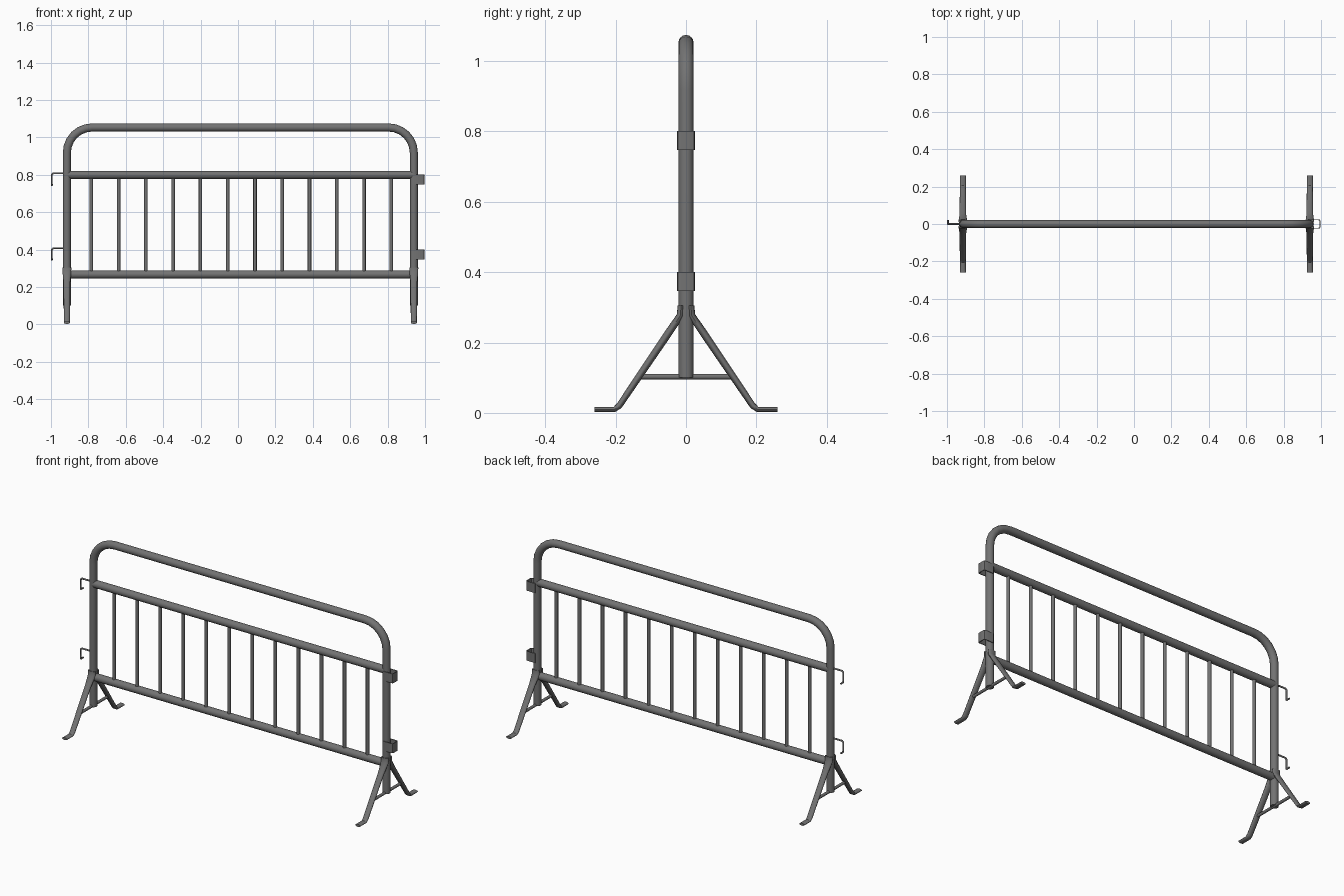
import bpy, bmesh, math
from mathutils import Vector

if "Cube" in bpy.data.objects:
    bpy.data.objects.remove(bpy.data.objects["Cube"])

steel = bpy.data.materials.new("grey steel")
steel.diffuse_color = (0.17, 0.17, 0.17, 1)
steel.use_nodes = True
steel.node_tree.nodes["Principled BSDF"].inputs["Base Color"].default_value = steel.diffuse_color

XL, XR, R = -0.915, 0.94, 0.0215   # post centres and main tube radius


def finish(name, bm):
    bmesh.ops.recalc_face_normals(bm, faces=bm.faces)
    me = bpy.data.meshes.new(name)
    bm.to_mesh(me)
    bm.free()
    me.materials.append(steel)
    ob = bpy.data.objects.new(name, me)
    bpy.context.collection.objects.link(ob)
    bpy.context.view_layer.objects.active = ob
    ob.select_set(True)
    bpy.ops.object.shade_smooth_by_angle(angle=math.radians(40))
    ob.select_set(False)
    return ob


def sweep(name, pts, radii, side, n=16):
    """Elliptical tube along a planar path; side is the plane normal.
    radii: one (side, in-plane) pair, or one pair per point."""
    pts = [Vector(p) for p in pts]
    side = Vector(side)
    if not isinstance(radii, list):
        radii = [radii] * len(pts)
    bm = bmesh.new()
    rings = []
    for i, p in enumerate(pts):
        a = (p - pts[i - 1]).normalized() if i else (pts[1] - p).normalized()
        b = (pts[i + 1] - p).normalized() if i < len(pts) - 1 else a
        t = (a + b).normalized()
        up = t.cross(side) / max(0.5, t.dot(a))   # mitred joint
        ra, rb = radii[i]
        rings.append([bm.verts.new(p + side * ra * math.cos(k * math.tau / n)
                                   + up * rb * math.sin(k * math.tau / n)) for k in range(n)])
    for r0, r1 in zip(rings, rings[1:]):
        for k in range(n):
            bm.faces.new((r0[k], r0[(k + 1) % n], r1[(k + 1) % n], r1[k]))
    bm.faces.new(rings[0])
    bm.faces.new(rings[-1])
    return finish(name, bm)


def arc(cx, cz, r, a0, a1, steps):
    return [(cx + r * math.cos(math.radians(a0 + (a1 - a0) * i / steps)), 0,
             cz + r * math.sin(math.radians(a0 + (a1 - a0) * i / steps))) for i in range(steps + 1)]


# Outer bent frame: two posts and the rounded top rail
TOP, BEND = 1.053, 0.135
path = [(XL, 0, 0.10)]
path += arc(XL + BEND, TOP - BEND, BEND, 180, 90, 6)
path += arc(XR - BEND, TOP - BEND, BEND, 90, 0, 6)
path += [(XR, 0, 0.10)]
sweep("outer_frame", path, (R, R), (0, 1, 0))

# Horizontal rails
for name, z in (("upper_rail", 0.80), ("lower_rail", 0.267)):
    sweep(name, [(XL, 0, z), (XR, 0, z)], (R, R), (0, 1, 0))

# Vertical bars
for i in range(12):
    x = -0.784 + i * 0.1458
    sweep("vertical_bar", [(x, 0, 0.267), (x, 0, 0.80)], (0.0095, 0.0095), (0, 1, 0), 12)

# Splayed legs with flattened ends, and the brace between them
for x in (XL, XR):
    for s in (-1, 1):
        sweep("leg", [(x, s * 0.014, 0.305), (x, s * 0.016, 0.277), (x, s * 0.05, 0.227),
                      (x, s * 0.19, 0.02), (x, s * 0.204, 0.0095), (x, s * 0.26, 0.0095)],
              [(0.024, 0.010), (0.023, 0.010), (0.018, 0.011),
               (0.016, 0.009), (0.016, 0.007), (0.016, 0.007)], (1, 0, 0))
    sweep("leg_brace", [(x, -0.132, 0.103), (x, 0.132, 0.103)], (0.008, 0.008), (1, 0, 0), 12)

# Left coupling hooks: arm, drop and a short tip turned backwards
for z0, z1 in ((0.808, 0.744), (0.408, 0.346)):
    h, xh = 0.0048, -0.9952
    sweep("hook", [(XL, 0, z0), (xh + 0.008, 0, z0), (xh, 0, z0 - 0.008), (xh, 0, z1)],
          (h, h), (0, 1, 0), 10)
    sweep("hook_tip", [(xh, 0, z1 + 0.006), (xh, 0.004, z1), (xh, 0.022, z1)],
          (h, h), (1, 0, 0), 10)

# Right coupling loops: thin U-shaped straps around the post
for z0 in (0.747, 0.347):
    def outline(o):
        w, xe, c = 0.025 - o, 0.997 - o, 0.008
        return [(0.937, -w), (xe - c, -w), (xe - c * 0.3, -w + c * 0.3), (xe, -w + c),
                (xe, w - c), (xe - c * 0.3, w - c * 0.3), (xe - c, w), (0.937, w)]
    bm = bmesh.new()
    f = bm.faces.new([bm.verts.new((x, y, z0)) for x, y in outline(0) + outline(0.004)[::-1]])
    ext = bmesh.ops.extrude_face_region(bm, geom=[f], use_keep_orig=True)
    bmesh.ops.translate(bm, vec=(0, 0, 0.054),
                        verts=[v for v in ext["geom"] if isinstance(v, bmesh.types.BMVert)])
    finish("coupling_loop", bm)
